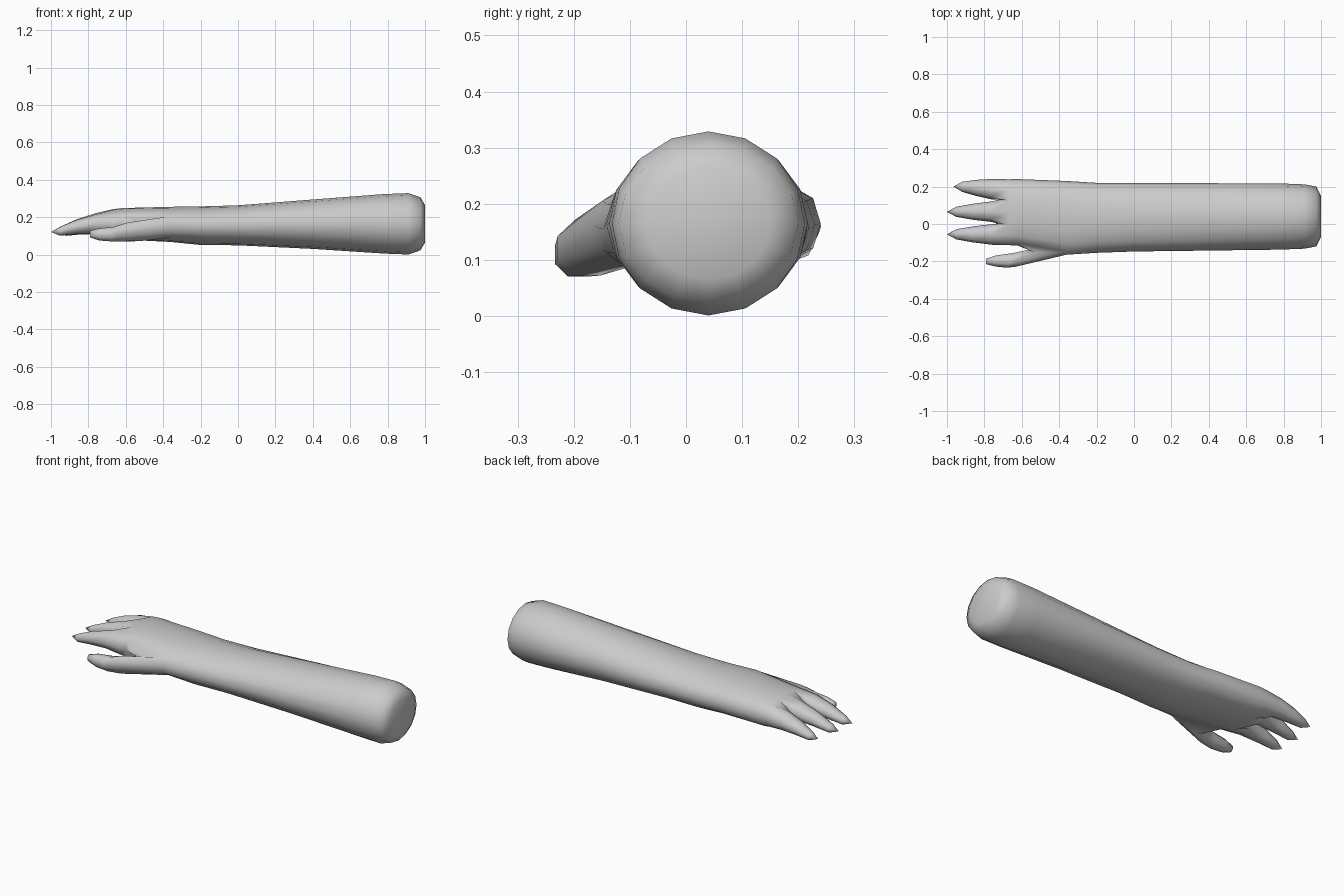
import bpy, bmesh
from math import sin, cos, radians, copysign

if "Cube" in bpy.data.objects:
    bpy.data.objects.remove(bpy.data.objects["Cube"])

bm = bmesh.new()


def power(v, p):
    return copysign(abs(v) ** p, v)


def ring(x, y, z, ry, rz, angles, p=1.0, tilt=0.0):
    """Cross-section facing along x; tilt shifts x across the width."""
    return [bm.verts.new((x - tilt * cos(radians(a)), y + ry * cos(radians(a)),
                          z + rz * power(sin(radians(a)), p))) for a in angles]


def bridge(a, b, skip=()):
    n = len(a)
    for i in range(n):
        if i not in skip:
            j = (i + 1) % n
            bm.faces.new((a[i], a[j], b[j], b[i]))


# forearm and palm: x, y, z, half width, half height, squareness
sections = [
    (1.00, .040, .165, .110, .100, 1),
    (.975, .040, .165, .160, .142, 1),
    (.91, .040, .165, .172, .164, 1),
    (.78, .040, .165, .177, .159, 1),
    (.40, .038, .163, .180, .132, 1),
    (.00, .036, .157, .183, .107, .95),
    (-.20, .033, .155, .187, .103, .9),
    (-.36, .033, .162, .197, .094, .8),
    (-.62, .062, .165, .178, .084, .65),
    (-.67, .063, .165, .176, .078, .65),
]
full = [22.5 * k for k in range(16)]
rings = [ring(*s[:5], full, s[5]) for s in sections]
thumb_gap = (7, 8, 9)
for i in range(len(rings) - 1):
    bridge(rings[i], rings[i + 1], thumb_gap if i == 7 else ())
bm.faces.new(rings[0])

# three fingers, sharing web points between them
k = rings[-1]
web_a = bm.verts.new((-.71, .133, .165))
web_b = bm.verts.new((-.73, .002, .165))
eight = [45 * i for i in range(8)]
fingers = [
    ([k[0], k[1], k[2], k[3], web_a, k[13], k[14], k[15]], .186, .200, .035, -.012),
    ([web_a, k[3], k[4], k[5], web_b, k[11], k[12], k[13]], .066, .065, 0, 0),
    ([web_b, k[5], k[6], k[7], k[8], k[9], k[10], k[11]], -.056, -.055, 0, -.006),
]
for root, y0, y1, dx, dz in fingers:
    last = root
    for t, x, z, ry, rz in ((0, -.76, .172, .055, .050), (.5, -.86, .152, .043, .038),
                            (.9, -.95, .126, .027, .024)):
        nxt = ring(x + dx * t, y0 + (y1 - y0) * t, z + dz * (1 - t), ry, rz, eight)
        bridge(last, nxt)
        last = nxt
    tip = bm.verts.new((-1 + dx, y1, .121))
    for i in range(8):
        bm.faces.new((last[i], last[(i + 1) % 8], tip))

# thumb, grown from the opening on the side of the palm
near, far = rings[7], rings[8]
last = [near[7], near[8], near[9], near[10], far[10], far[9], far[8], far[7]]
thumb_angles = [112.5 + 45 * i for i in range(8)]
for x, y, z, ry, rz, tilt in ((-.56, -.175, .122, .058, .054, -.08),
                              (-.66, -.194, .109, .043, .042, -.02),
                              (-.74, -.198, .108, .032, .035, 0),
                              (-.79, -.200, .110, .016, .020, 0)):
    nxt = ring(x, y, z, ry, rz, thumb_angles, 1, tilt)
    bridge(last, nxt)
    last = nxt
bm.faces.new(last)

bmesh.ops.recalc_face_normals(bm, faces=bm.faces)
for f in bm.faces:
    f.smooth = True
mesh = bpy.data.meshes.new("forearm_and_hand")
bm.to_mesh(mesh)
bm.free()
obj = bpy.data.objects.new("forearm_and_hand", mesh)
bpy.context.collection.objects.link(obj)
